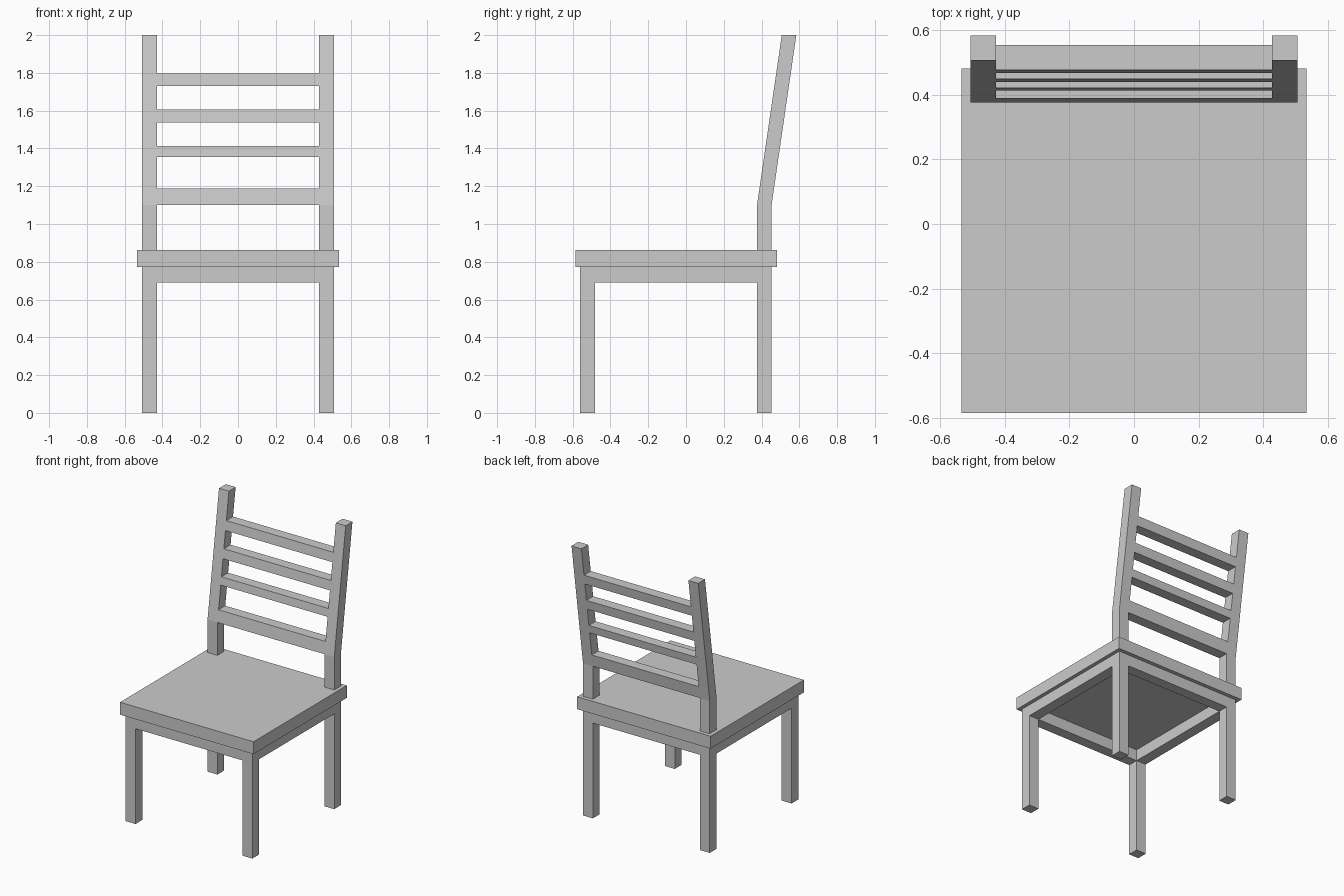
import bpy, bmesh

if "Cube" in bpy.data.objects:
    bpy.data.objects.remove(bpy.data.objects["Cube"])


def prism(name, profile, x0, x1):
    """Extrude a closed (y, z) profile from x0 to x1."""
    bm = bmesh.new()
    face = bm.faces.new([bm.verts.new((x0, y, z)) for y, z in profile])
    ext = bmesh.ops.extrude_face_region(bm, geom=[face])
    moved = [v for v in ext["geom"] if isinstance(v, bmesh.types.BMVert)]
    bmesh.ops.translate(bm, verts=moved, vec=(x1 - x0, 0, 0))
    bmesh.ops.recalc_face_normals(bm, faces=bm.faces)
    mesh = bpy.data.meshes.new(name)
    bm.to_mesh(mesh)
    bm.free()
    obj = bpy.data.objects.new(name, mesh)
    bpy.context.collection.objects.link(obj)
    return obj


def box(name, x0, x1, y0, y1, z0, z1):
    return prism(name, [(y0, z0), (y1, z0), (y1, z1), (y0, z1)], x0, x1)


IN, OUT = 0.428, 0.507           # inner and outer x of the legs
FRONT, BACK = -0.56, 0.453       # outer y of the leg frame
T = 0.077                        # leg thickness front to back
SEAT_LOW, SEAT_TOP = 0.772, 0.862
APRON_LOW = 0.689
BEND, TOP = 1.1, 2.0             # heights of the leaning backrest
LEAN = 0.131 / (TOP - BEND)


def lean_y(z):
    """Front y of the leaning post at height z."""
    return BACK - T + (z - BEND) * LEAN


# Seat slab
box("seat", -0.534, 0.534, -0.585, 0.481, SEAT_LOW, SEAT_TOP)

# Legs, back posts and side aprons
for side, x0, x1 in (("left", -OUT, -IN), ("right", IN, OUT)):
    box(f"front_leg_{side}", x0, x1, FRONT, FRONT + T, 0, SEAT_LOW)
    box(f"back_leg_{side}", x0, x1, BACK - T, BACK, 0, SEAT_LOW)
    prism(f"back_post_{side}",
          [(BACK - T, SEAT_TOP), (BACK, SEAT_TOP), (BACK, BEND),
           (lean_y(TOP) + T, TOP), (lean_y(TOP), TOP), (BACK - T, BEND)], x0, x1)
    box(f"side_apron_{side}", x0, x1, FRONT + T, BACK - T, APRON_LOW, SEAT_LOW)

# Front and back aprons
box("front_apron", -IN, IN, FRONT, FRONT + T, APRON_LOW, SEAT_LOW)
box("back_apron", -IN, IN, BACK - T, BACK, APRON_LOW, SEAT_LOW)

# Backrest slats follow the lean of the posts
for i, (z0, z1) in enumerate(((1.10, 1.187), (1.356, 1.413),
                              (1.537, 1.605), (1.73, 1.798)), 1):
    prism(f"back_slat_{i}",
          [(lean_y(z0), z0), (lean_y(z0) + T, z0),
           (lean_y(z1) + T, z1), (lean_y(z1), z1)], -IN, IN)
